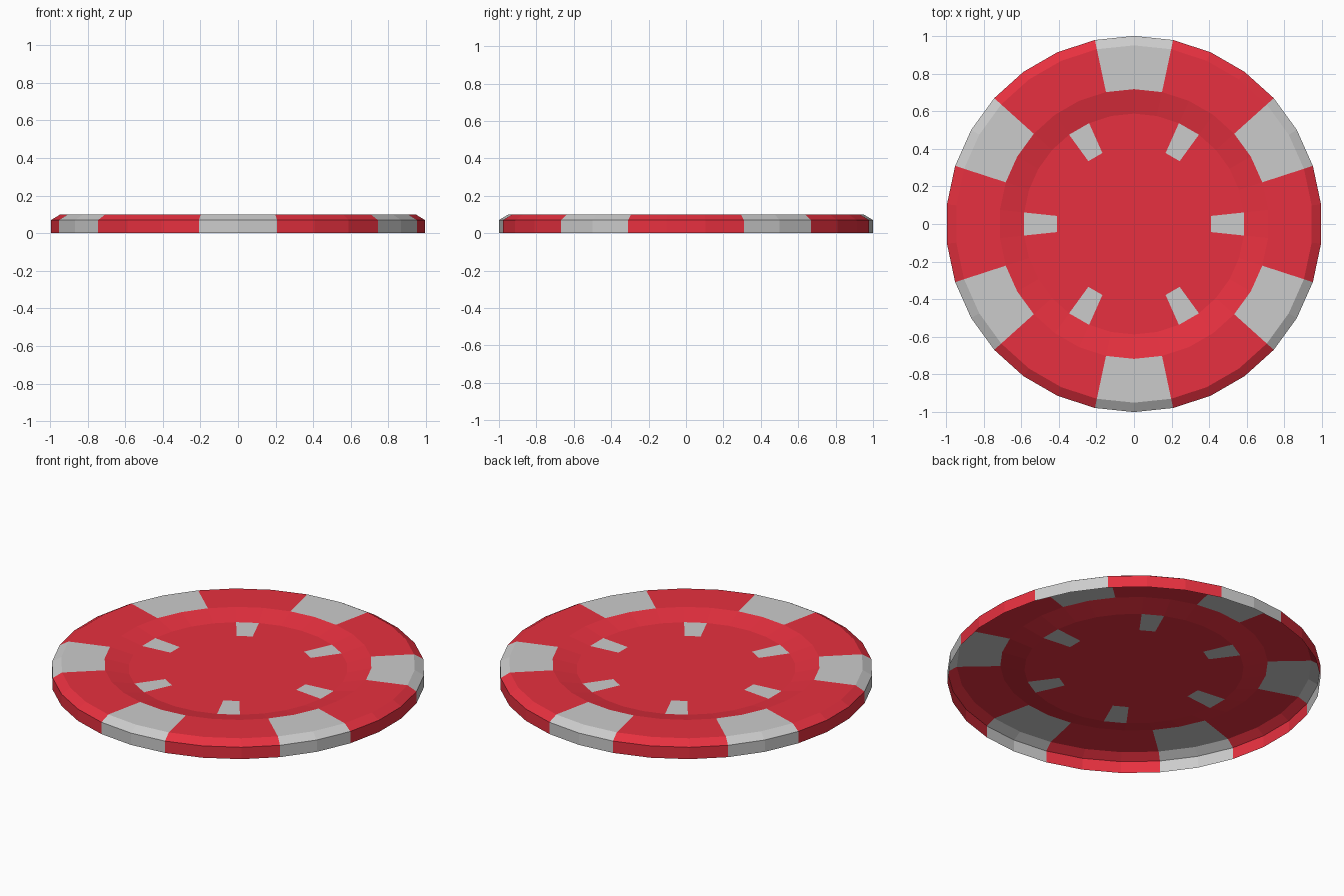
import bpy, bmesh
from math import sin, cos, radians

if "Cube" in bpy.data.objects:
    bpy.data.objects.remove(bpy.data.objects["Cube"])

SIDES = 30
STEP = 360 / SIDES
# Profile from the bottom of the rim to the recessed middle: (radius, height)
PROFILE = [(1.0, 0.0), (1.0, 0.07), (0.95, 0.1), (0.717, 0.1), (0.587, 0.07), (0.413, 0.07)]


def material(name, color):
    mat = bpy.data.materials.new(name)
    mat.diffuse_color = color
    mat.use_nodes = True
    mat.node_tree.nodes["Principled BSDF"].inputs["Base Color"].default_value = mat.diffuse_color
    return mat


def is_light(band, seg):
    """Light inlays: six rim blocks two segments wide, six one-segment marks in the recess."""
    angle = (6 + STEP * (seg + 0.5)) % 60      # middle of the segment
    if band <= 2:
        return 18 < angle < 42
    return band == 4 and (angle < 1 or angle > 59)


bm = bmesh.new()

# Rings of the open-bottomed shell
rings = []
for r, z in PROFILE:
    rings.append([bm.verts.new((r * cos(radians(6 + STEP * i)), r * sin(radians(6 + STEP * i)), z))
                  for i in range(SIDES)])

# Bands between the rings, coloured by segment
for band in range(len(rings) - 1):
    low, high = rings[band], rings[band + 1]
    for i in range(SIDES):
        j = (i + 1) % SIDES
        face = bm.faces.new((low[i], low[j], high[j], high[i]))
        face.material_index = 1 if is_light(band, i) else 0

# Flat centre
bm.faces.new(rings[-1])

mesh = bpy.data.meshes.new("chip")
bm.to_mesh(mesh)
bm.free()
mesh.materials.append(material("red", (0.8, 0.03, 0.05, 1)))
mesh.materials.append(material("light_grey", (0.8, 0.8, 0.8, 1)))
chip = bpy.data.objects.new("chip", mesh)
bpy.context.collection.objects.link(chip)
